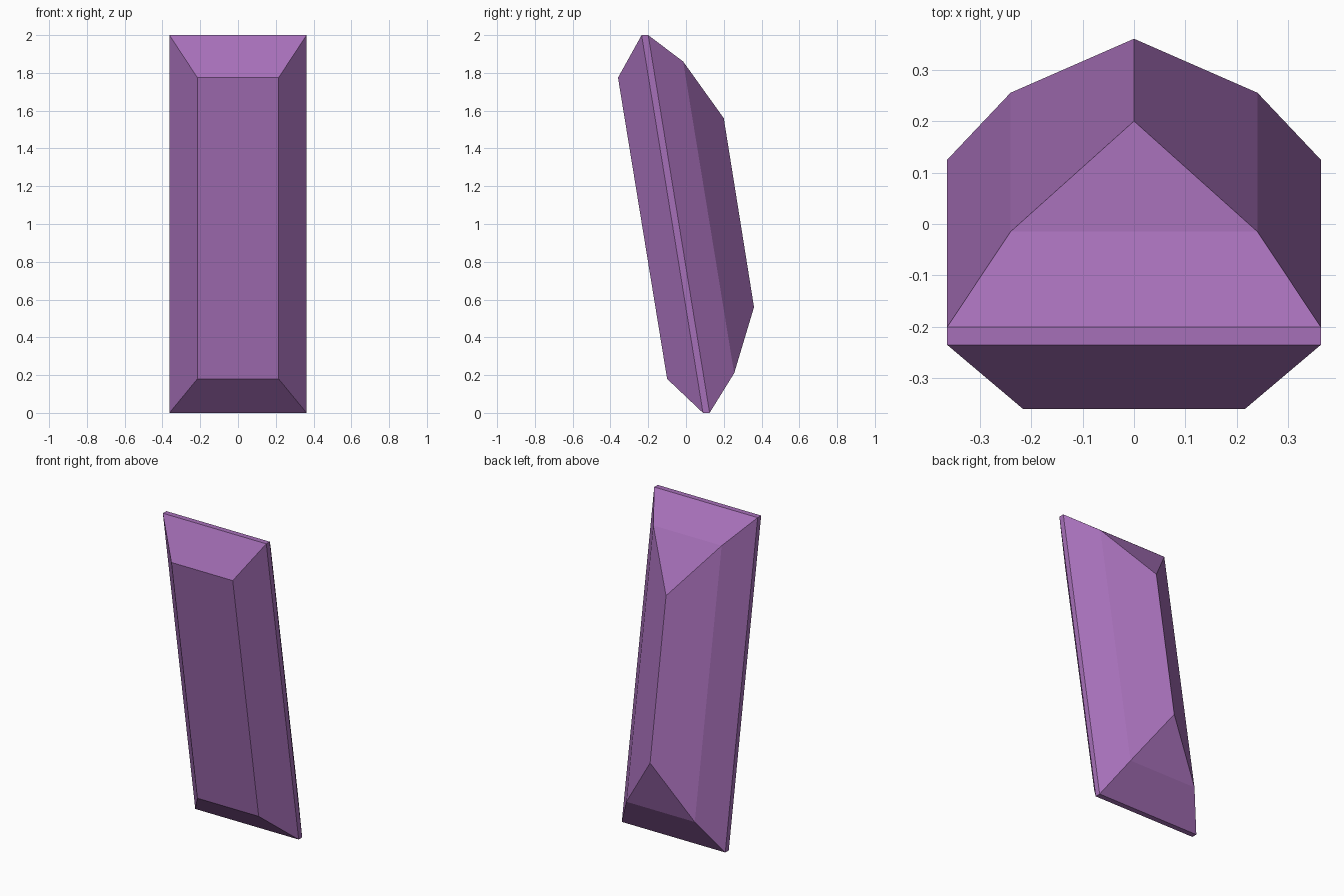
import bpy

if "Cube" in bpy.data.objects:
    bpy.data.objects.remove(bpy.data.objects["Cube"])

# Half profiles from front edge to back ridge: (x, y, z) at each end of the leaning crystal
top_half = [(0.215, -0.36, 1.775), (0.363, -0.235, 2.0), (0.363, -0.2, 2.0),
            (0.24, -0.015, 1.86), (0.0, 0.2, 1.56)]
bottom_half = [(0.215, -0.10, 0.18), (0.363, 0.09, 0.0), (0.363, 0.125, 0.0),
               (0.24, 0.255, 0.21), (0.0, 0.36, 0.56)]


def full_ring(half):
    """Mirror a half profile into a closed nine-sided ring."""
    return half + [(-x, y, z) for x, y, z in reversed(half[:-1])]


verts = full_ring(bottom_half) + full_ring(top_half)
n = 9
faces = []

# Long side facets
for i in range(n):
    j = (i + 1) % n
    faces.append((i, j, n + j, n + i))

# Faceted ends: strips running across the crystal, finishing in a triangle
for i in range(4):
    strip = [i, i + 1, n - 2 - i, n - 1 - i] if i < 3 else [3, 4, 5]
    faces.append(tuple(n + k for k in strip))
    faces.append(tuple(reversed(strip)))

mesh = bpy.data.meshes.new("crystal")
mesh.from_pydata(verts, [], faces)
mesh.validate()
mesh.update()
crystal = bpy.data.objects.new("crystal", mesh)
bpy.context.collection.objects.link(crystal)

# Purple material
purple = bpy.data.materials.new("purple")
purple.diffuse_color = (0.38, 0.16, 0.48, 1.0)
purple.use_nodes = True
purple.node_tree.nodes["Principled BSDF"].inputs["Base Color"].default_value = purple.diffuse_color
mesh.materials.append(purple)
